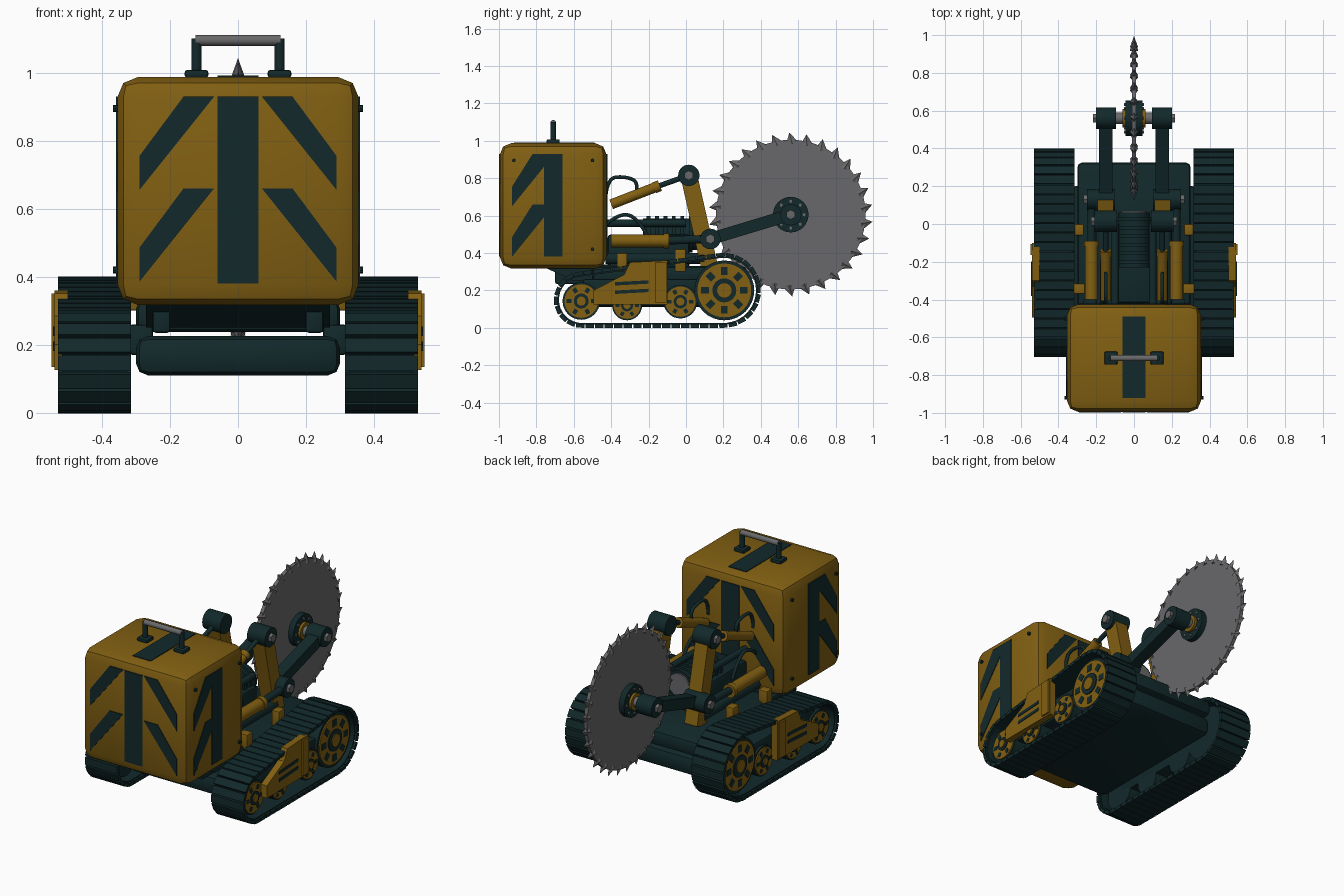
import bpy, bmesh, math
from mathutils import Vector, Matrix

if "Cube" in bpy.data.objects:
    bpy.data.objects.remove(bpy.data.objects["Cube"], do_unlink=True)


def material(name, rgb):
    m = bpy.data.materials.new(name)
    m.use_nodes = True
    m.diffuse_color = (*rgb, 1)
    m.node_tree.nodes["Principled BSDF"].inputs["Base Color"].default_value = (*rgb, 1)
    return m


YELLOW = material("mustard yellow", (0.22, 0.115, 0.006))
DARK = material("dark teal", (0.006, 0.022, 0.024))
GREY = material("steel grey", (0.14, 0.14, 0.145))
made = []


def finish(name, bm, mat):
    bmesh.ops.recalc_face_normals(bm, faces=bm.faces)
    mesh = bpy.data.meshes.new(name)
    bm.to_mesh(mesh)
    bm.free()
    mesh.materials.append(mat)
    ob = bpy.data.objects.new(name, mesh)
    bpy.context.collection.objects.link(ob)
    made.append(ob)
    return ob


def box(name, lo, hi, mat, bevel=0, segments=2):
    lo, hi = Vector(lo), Vector(hi)
    bm = bmesh.new()
    bmesh.ops.create_cube(bm, size=1, matrix=Matrix.Translation((lo + hi) / 2) @ Matrix.Diagonal((*(hi - lo), 1)))
    if bevel:
        bmesh.ops.bevel(bm, geom=bm.edges[:], offset=bevel, segments=segments, profile=0.5, affect='EDGES')
    return finish(name, bm, mat)


def rod(name, p, q, r, mat, sides=24):
    p, q = Vector(p), Vector(q)
    turn = (q - p).to_track_quat('Z', 'Y').to_matrix().to_4x4()
    bm = bmesh.new()
    bmesh.ops.create_cone(bm, cap_ends=True, segments=sides, radius1=r, radius2=r, depth=(q - p).length,
                          matrix=Matrix.Translation((p + q) / 2) @ turn)
    return finish(name, bm, mat)


def prism(name, points, offset, mat):
    bm = bmesh.new()
    face = bm.faces.new([bm.verts.new(p) for p in points])
    ext = bmesh.ops.extrude_face_region(bm, geom=[face])
    bmesh.ops.translate(bm, vec=offset, verts=[v for v in ext["geom"] if isinstance(v, bmesh.types.BMVert)])
    return finish(name, bm, mat)


def bar(name, x, w, p, q, h, mat):
    """Flat link in the side plane between two (y, z) points."""
    p, q = Vector(p), Vector(q)
    n = (q - p).normalized().orthogonal() * h / 2
    prism(name, [(x - w / 2, *v) for v in (p + n, q + n, q - n, p - n)], (w, 0, 0), mat)


def hose(name, points, r):
    cu = bpy.data.curves.new(name, 'CURVE')
    cu.dimensions = '3D'
    cu.bevel_depth, cu.bevel_resolution = r, 3
    sp = cu.splines.new('NURBS')
    sp.points.add(len(points) - 1)
    for pt, co in zip(sp.points, points):
        pt.co = (*co, 1)
    sp.use_endpoint_u = True
    sp.order_u = 3
    cu.materials.append(DARK)
    bpy.context.collection.objects.link(bpy.data.objects.new(name, cu))


# Cab housing with painted stripes
W, Y0, Y1, Z0, Z1 = 0.355, -0.995, -0.425, 0.317, 0.987
T = 0.004
box("cab_housing", (-W, Y0, Z0), (W, Y1, Z1), YELLOW, 0.06)
box("top_stripe", (-0.06, -0.92, Z1 - T), (0.06, -0.49, Z1 + T), DARK)
for y, label in ((Y0, "front"), (Y1, "back")):
    box(label + "_stripe", (-0.06, y - T, 0.38), (0.06, y + T, 0.93), DARK)
    for s in (-1, 1):
        for drop in (0, 0.27):
            shape = [(0.29, 0.655), (0.29, 0.755), (0.16, 0.93), (0.07, 0.93)]
            prism(label + "_chevron", [(s * a, y - T, b - drop) for a, b in shape], (0, 2 * T, 0), DARK)
for s in (-1, 1):
    box("side_stripe", (s * W - T, -0.76, 0.38), (s * W + T, -0.66, 0.93), DARK)
    for drop in (0, 0.27):
        shape = [(-0.93, 0.65), (-0.93, 0.755), (-0.82, 0.93), (-0.76, 0.93), (-0.76, 0.86)]
        prism("side_chevron", [(s * W - T, a, b - drop) for a, b in shape], (2 * T, 0, 0), DARK)
    for y in (-0.92, -0.5):
        for z in (0.42, 0.895):
            rod("cab_bolt", (s * W, y, z), (s * (W + 0.012), y, z), 0.01, DARK, 8)

# Top handle
for s in (-1, 1):
    box("handle_foot", (s * 0.122 - 0.035, -0.745, 0.985), (s * 0.122 + 0.035, -0.675, 1.008), DARK, 0.008)
    rod("handle_post", (s * 0.122, -0.71, 1.0), (s * 0.122, -0.71, 1.1), 0.015, DARK, 12)
rod("handle_bar", (-0.125, -0.71, 1.095), (0.125, -0.71, 1.095), 0.016, GREY, 16)

# Hull and frame
box("lower_hull", (-0.3, -0.62, 0.11), (0.3, 0.32, 0.225), DARK, 0.035)
box("deck", (-0.3, -0.5, 0.237), (0.3, 0.325, 0.33), DARK, 0.025)
prism("cab_mount", [(-0.27, -0.75, 0.32), (-0.27, -0.6, 0.25), (-0.27, -0.4, 0.25), (-0.27, -0.4, 0.34)],
      (0.54, 0, 0), DARK)
for s in (-1, 1):
    box("hull_rail", (s * 0.285 - 0.035, -0.5, 0.17), (s * 0.285 + 0.035, 0.2, 0.26), DARK, 0.01)
    box("cab_bracket", (s * 0.225 - 0.027, -0.7, 0.235), (s * 0.225 + 0.027, -0.45, 0.33), DARK, 0.01)

# Engine block with ribbed drum
box("engine_block", (-0.12, -0.42, 0.32), (0.12, 0.02, 0.5), DARK, 0.02)
rod("engine_drum", (0, -0.23, 0.5), (0, 0.06, 0.5), 0.085, DARK, 32)
rod("drum_cap", (0, 0.055, 0.5), (0, 0.07, 0.5), 0.07, GREY, 32)
for i in range(6):
    y = -0.21 + i * 0.045
    rod("drum_rib", (0, y, 0.5), (0, y + 0.02, 0.5), 0.098, DARK, 32)
for s in (-1, 1):
    rod("engine_pipe", (s * 0.1, -0.43, 0.56), (s * 0.1, 0.0, 0.56), 0.02, DARK, 16)
    rod("side_pipe", (s * 0.17, -0.43, 0.37), (s * 0.17, 0.1, 0.37), 0.03, DARK, 16)

# Track loop: two circles joined by their tangents
C1, R1, C2, R2 = Vector((-0.555, 0.15)), 0.14, Vector((0.2, 0.2)), 0.19
D = C2 - C1
tilt, beta = math.atan2(D.y, D.x), math.acos((R1 - R2) / D.length)


def track_points(inset):
    loop = []
    for c, r, a0, a1 in ((C2, R2, tilt - beta, tilt + beta), (C1, R1, tilt + beta, tilt - beta + math.tau)):
        for i in range(25):
            a = a0 + (a1 - a0) * i / 24
            loop.append(c + Vector((math.cos(a), math.sin(a))) * (r - inset))
    return loop


def track(name, x, count, inset, width, thick, fill):
    loop = track_points(inset)
    loop.append(loop[0])
    pitch = sum((b - a).length for a, b in zip(loop, loop[1:])) / count
    bm, travelled, wanted = bmesh.new(), 0, 0
    for a, b in zip(loop, loop[1:]):
        seg = (b - a).length
        while seg and wanted < travelled + seg - 1e-6:
            p = a.lerp(b, (wanted - travelled) / seg)
            m = Matrix.Translation((x, p.x, p.y)) @ Matrix.Rotation(math.atan2(b.y - a.y, b.x - a.x), 4, 'X')
            bmesh.ops.create_cube(bm, size=1, matrix=m @ Matrix.Diagonal((width, pitch * fill, thick, 1)))
            wanted += pitch
        travelled += seg
    finish(name, bm, DARK)


def wheel(name, s, y, z, r, slots):
    def disc(part, x0, x1, radius, mat):
        rod(name + part, (s * x0, y, z), (s * x1, y, z), radius, mat, 32)
    disc("_tyre", 0.36, 0.495, r, DARK)
    disc("_face", 0.49, 0.502, r * 0.9, YELLOW)
    disc("_hub", 0.49, 0.508, r * 0.4, DARK)
    disc("_cap", 0.49, 0.514, r * 0.24, YELLOW)
    for i in range(slots):
        d = Vector((math.cos(i * math.tau / slots), math.sin(i * math.tau / slots)))
        c = Vector((y, z))
        bar(name + "_slot", s * 0.5, 0.01, c + d * r * 0.52, c + d * r * 0.78, r * 0.22, DARK)


for s in (-1, 1):
    track("track_links", s * 0.422, 50, 0, 0.216, 0.02, 0.88)
    track("track_belt", s * 0.422, 100, 0.012, 0.19, 0.008, 1.15)
    for y, z, r, slots in ((0.205, 0.2, 0.16, 8), (-0.56, 0.143, 0.1, 6), (-0.315, 0.12, 0.08, 6), (-0.03, 0.14, 0.09, 6)):
        wheel("track_wheel", s, y, z, r, slots)
    box("track_frame", (s * 0.42 - 0.06, -0.55, 0.13), (s * 0.42 + 0.06, 0.15, 0.26), DARK, 0.01)
    # Side guard with slots
    guard = [(-0.495, 0.125), (-0.495, 0.2), (-0.33, 0.285), (-0.3, 0.35), (-0.1, 0.36), (-0.1, 0.125)]
    prism("side_guard", [(s * 0.5, a, b) for a, b in guard], (s * 0.04, 0, 0), YELLOW)
    box("guard_panel", (s * 0.543 - 0.006, -0.165, 0.135), (s * 0.543 + 0.006, -0.105, 0.35), YELLOW)
    for z in (0.2, 0.245):
        bar("guard_slot", s * 0.54, 0.008, (-0.38, z - 0.01), (-0.2, z), 0.018, DARK)
    # Yellow brackets
    box("front_bracket", (s * 0.29 - 0.03, -0.37, 0.3), (s * 0.29 + 0.03, -0.315, 0.4), YELLOW, 0.006)
    box("rear_bracket", (s * 0.29 - 0.025, -0.06, 0.3), (s * 0.29 + 0.025, 0.0, 0.42), YELLOW, 0.006)

    # Lift linkage and hydraulics
    x = s * 0.15
    top, joint, hub = (0.015, 0.815), (0.13, 0.475), (0.56, 0.605)
    bar("lift_link", x, 0.085, top, (0.125, 0.33), 0.09, YELLOW)
    bar("saw_arm", x, 0.07, joint, hub, 0.065, DARK)
    for label, (y, z), x0, x1, r in (("top_pivot", top, 0.09, 0.21, 0.057), ("arm_joint", joint, 0.1, 0.25, 0.055),
                                     ("arm_end", hub, 0.095, 0.2, 0.057)):
        rod(label, (s * x0, y, z), (s * x1, y, z), r, DARK, 28)
        rod(label + "_pin", (s * x1, y, z), (s * (x1 + 0.018), y, z), 0.026, GREY, 6)
    rod("upper_cylinder", (x, -0.4, 0.66), (x, -0.15, 0.757), 0.027, YELLOW)
    rod("upper_piston", (x, -0.15, 0.757), (x, *top), 0.014, DARK)
    rod("upper_collar", (x, -0.17, 0.748), (x, -0.14, 0.76), 0.03, YELLOW)
    x = s * 0.225
    rod("lower_cylinder", (x, -0.4, 0.465), (x, -0.1, 0.465), 0.035, YELLOW)
    rod("lower_piston", (x, -0.1, 0.467), (x, *joint), 0.022, DARK)
    rod("lower_collar", (x, -0.12, 0.465), (x, -0.09, 0.465), 0.04, YELLOW)
    hose("hydraulic_hose", [(s * 0.15, y, z) for y, z in
                            ((-0.43, 0.7), (-0.42, 0.8), (-0.33, 0.81), (-0.25, 0.78), (-0.27, 0.71))], 0.01)
    hose("lower_hose", [(s * 0.17, y, z) for y, z in
                        ((-0.43, 0.55), (-0.35, 0.62), (-0.25, 0.58), (-0.2, 0.48))], 0.01)

# Saw blade, teeth and hub
SY, SZ = 0.56, 0.605
rod("saw_disc", (-0.011, SY, SZ), (0.011, SY, SZ), 0.4, GREY, 60)
bm = bmesh.new()
TEETH = 30
for i in range(TEETH):
    m = (Matrix.Translation((0, SY, SZ)) @ Matrix.Rotation(i * math.tau / TEETH, 4, 'X')
         @ Matrix.Translation((0, 0, 0.408)) @ Matrix.Rotation(0.25, 4, 'X') @ Matrix.Diagonal((0.6, 1, 1, 1)))
    bmesh.ops.create_cone(bm, cap_ends=True, segments=4, radius1=0.036, radius2=0, depth=0.062, matrix=m)
finish("saw_teeth", bm, GREY)
rod("saw_axle", (-0.12, SY, SZ), (0.12, SY, SZ), 0.03, GREY)
rod("saw_hub", (-0.045, SY, SZ), (0.045, SY, SZ), 0.095, DARK, 32)
rod("saw_hub_ring", (-0.06, SY, SZ), (0.06, SY, SZ), 0.05, YELLOW, 32)
for i in range(8):
    a = i * math.tau / 8
    y, z = SY + 0.072 * math.cos(a), SZ + 0.072 * math.sin(a)
    rod("hub_bolt", (-0.052, y, z), (0.052, y, z), 0.009, GREY, 6)

# Smooth round parts while keeping hard edges
for ob in bpy.context.selected_objects:
    ob.select_set(False)
for ob in made:
    ob.select_set(True)
bpy.context.view_layer.objects.active = made[0]
bpy.ops.object.shade_smooth_by_angle(angle=math.radians(35))
